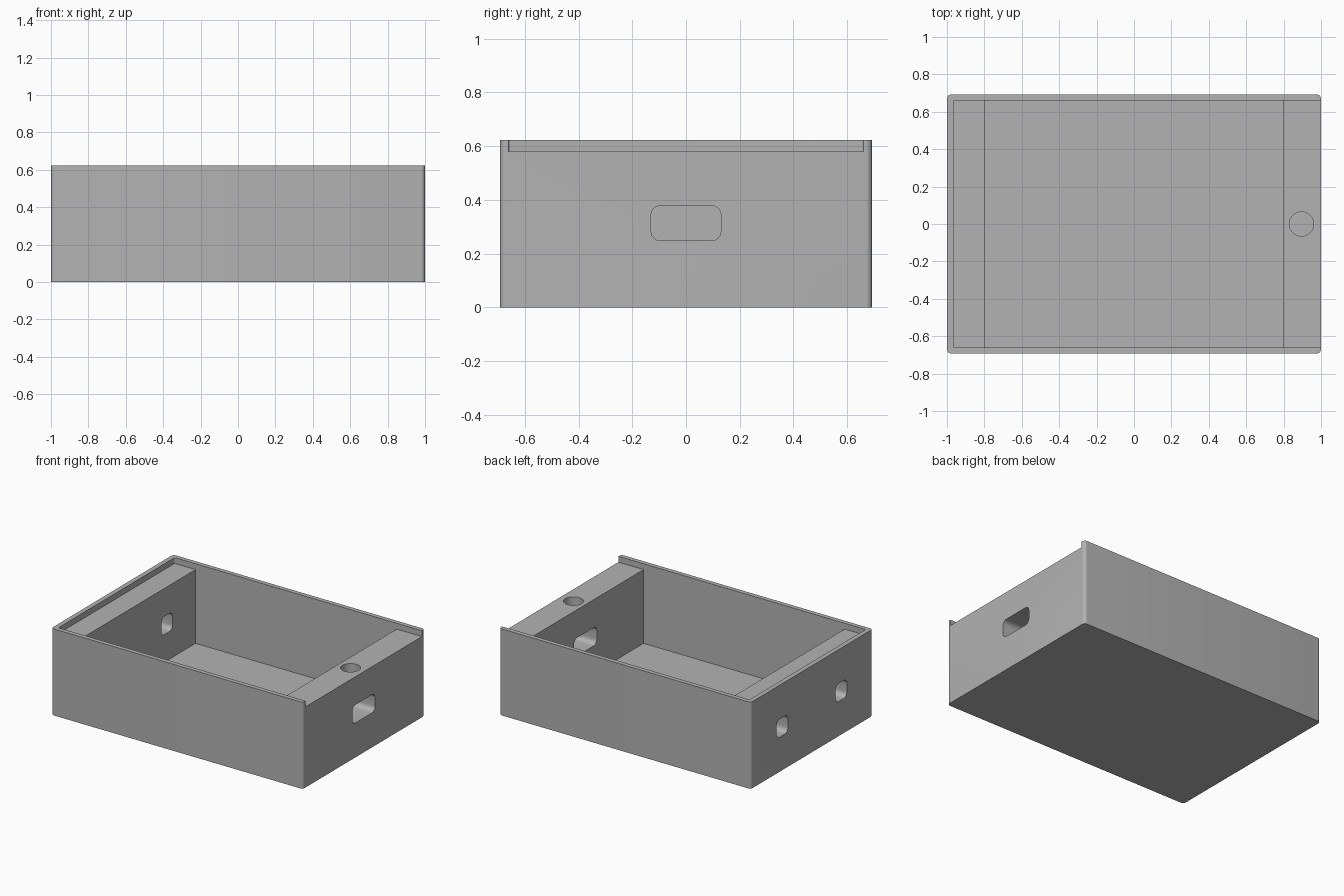
import bpy
import bmesh
from mathutils import Matrix, Vector

if "Cube" in bpy.data.objects:
    bpy.data.objects.remove(bpy.data.objects["Cube"], do_unlink=True)

GREY = (0.45, 0.45, 0.45, 1)
grey = bpy.data.materials.new("plain grey")
grey.use_nodes = True
grey.diffuse_color = GREY
grey.node_tree.nodes["Principled BSDF"].inputs["Base Color"].default_value = GREY

WIDTH, DEPTH, HEIGHT = 2.0, 1.384, 0.622
INNER_Y = 0.66       # half width inside the side walls
LEDGE = 0.58         # height of the lid ledge
WELL_X = 0.8         # half length of the main well
FLOOR = 0.05


def add_object(name, bm):
    mesh = bpy.data.meshes.new(name)
    bm.to_mesh(mesh)
    bm.free()
    obj = bpy.data.objects.new(name, mesh)
    bpy.context.scene.collection.objects.link(obj)
    mesh.materials.append(grey)
    return obj


def rounded_box(name, low, high, radius=0, axis=2):
    """Box between two corners, with the edges along one axis rounded."""
    low, high = Vector(low), Vector(high)
    bm = bmesh.new()
    bmesh.ops.create_cube(bm, size=1)
    bmesh.ops.scale(bm, vec=high - low, verts=bm.verts)
    bmesh.ops.translate(bm, vec=(low + high) / 2, verts=bm.verts)
    if radius:
        edges = [e for e in bm.edges
                 if abs(e.verts[0].co[axis] - e.verts[1].co[axis]) > 1e-4]
        bmesh.ops.bevel(bm, geom=edges, offset=radius, segments=6,
                        profile=0.5, affect="EDGES")
    return add_object(name, bm)


def cylinder(name, x, y, bottom, top, radius):
    bm = bmesh.new()
    bmesh.ops.create_cone(bm, cap_ends=True, segments=48, radius1=radius,
                          radius2=radius, depth=top - bottom,
                          matrix=Matrix.Translation((x, y, (bottom + top) / 2)))
    return add_object(name, bm)


# Outer block
box = rounded_box("open_box", (-WIDTH / 2, -DEPTH / 2, 0),
                  (WIDTH / 2, DEPTH / 2, HEIGHT), 0.022)

# Lid recess, open at the +x end, and the main well
cutters = [
    rounded_box("lid_recess", (-0.966, -INNER_Y, LEDGE), (1.2, INNER_Y, 0.8), 0.008),
    rounded_box("main_well", (-WELL_X, -INNER_Y, FLOOR), (WELL_X, INNER_Y, 0.7)),
]

# Wide port through the +x end, two small ports through the -x end
ports = [("wide_port", 1, 0, 0.13)]
ports += [("small_port", -1, y, 0.064) for y in (-0.335, 0.335)]
for name, side, y, half in ports:
    x_low, x_high = sorted((side * 0.7, side * 1.1))
    cutters.append(rounded_box(name, (x_low, y - half, 0.248),
                               (x_high, y + half, 0.378), 0.035, axis=0))

# Round pocket in the +x ledge
cutters.append(cylinder("round_pocket", 0.895, 0, 0.48, 0.7, 0.065))

# Cut everything out and keep the result as plain mesh
for cutter in cutters:
    cutter.hide_render = True
    cut = box.modifiers.new(cutter.name, "BOOLEAN")
    cut.operation = "DIFFERENCE"
    cut.solver = "EXACT"
    cut.object = cutter
bpy.context.view_layer.update()
graph = bpy.context.evaluated_depsgraph_get()
box.data = bpy.data.meshes.new_from_object(box.evaluated_get(graph))
box.modifiers.clear()
for cutter in cutters:
    bpy.data.objects.remove(cutter, do_unlink=True)

# Smooth rounded corners, sharp edges elsewhere
bpy.ops.object.select_all(action="DESELECT")
box.select_set(True)
bpy.context.view_layer.objects.active = box
bpy.ops.object.shade_smooth_by_angle(angle=0.55)
